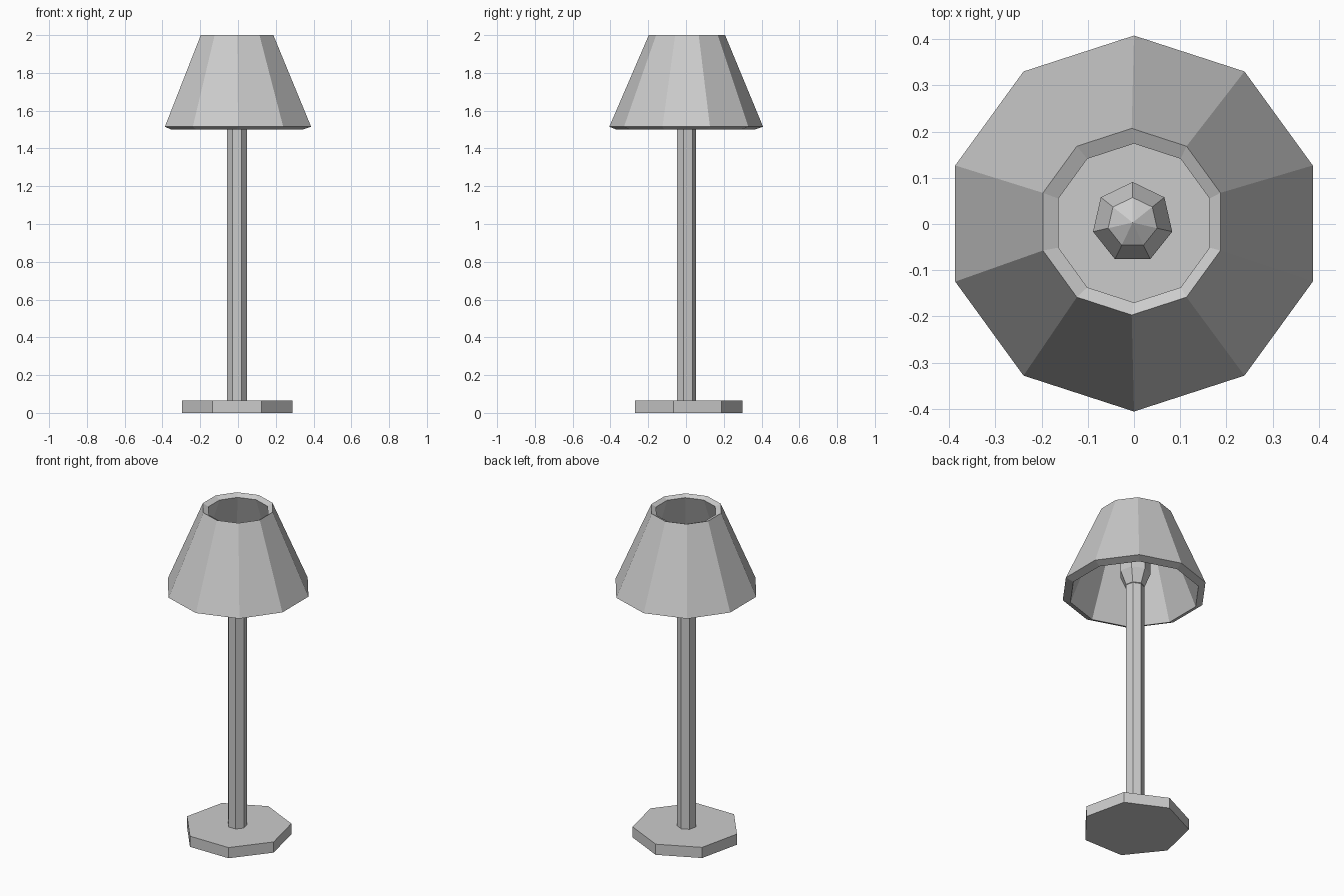
import bpy, bmesh
from math import sin, cos, pi

cube = bpy.data.objects.get("Cube")
if cube:
    bpy.data.objects.remove(cube, do_unlink=True)

grey = bpy.data.materials.new("light grey")
grey.use_nodes = True
COLOUR = (0.6, 0.6, 0.6, 1)
grey.diffuse_color = COLOUR
grey.node_tree.nodes["Principled BSDF"].inputs["Base Color"].default_value = COLOUR


def lathe(name, sides, rings, closed=False):
    """Stack of polygon rings (radius, z, x, y), one corner facing the back.
    Closed joins the last ring to the first; otherwise both ends are capped."""
    bm = bmesh.new()
    loops = []
    for r, z, x, y in rings:
        if r == 0:
            loops.append([bm.verts.new((x, y, z))] * sides)
            continue
        angles = [pi / 2 + 2 * pi * i / sides for i in range(sides)]
        loops.append([bm.verts.new((x + r * cos(a), y + r * sin(a), z)) for a in angles])
    pairs = list(zip(loops, loops[1:]))
    if closed:
        pairs.append((loops[-1], loops[0]))
    for low, high in pairs:
        for i in range(sides):
            j = (i + 1) % sides
            corners = list(dict.fromkeys((low[i], low[j], high[j], high[i])))
            bm.faces.new(corners)
    if not closed:
        for loop in (loops[0], loops[-1]):
            if len(set(loop)) > 2:
                bm.faces.new(loop)
    bmesh.ops.recalc_face_normals(bm, faces=bm.faces)
    mesh = bpy.data.meshes.new(name)
    bm.to_mesh(mesh)
    bm.free()
    mesh.materials.append(grey)
    obj = bpy.data.objects.new(name, mesh)
    bpy.context.collection.objects.link(obj)
    return obj


# Heavy foot and slim pole, both seven-sided
X = -0.005
lathe("base", 7, [(0.3, 0, X, 0), (0.3, 0.065, X, 0)])
lathe("pole", 7, [(0.054, 0.06, X, 0), (0.054, 1.6, X, 0)])

# Bulb: stretched five-band sphere
bands, radius, height, middle = 5, 0.0925, 0.16, 1.675
lathe("bulb", 7, [(radius * sin(pi * k / bands) if 0 < k < bands else 0,
                   middle - height * cos(pi * k / bands), -0.003, 0.003)
                  for k in range(bands + 1)])

# Ten-sided shade with a wall of even thickness
lathe("shade", 10, [(0.407, 1.515, 0, 0.001), (0.202, 2.0, X, 0.005),
                    (0.172, 1.985, 0, 0.002), (0.365, 1.5, -0.006, -0.003)], closed=True)
